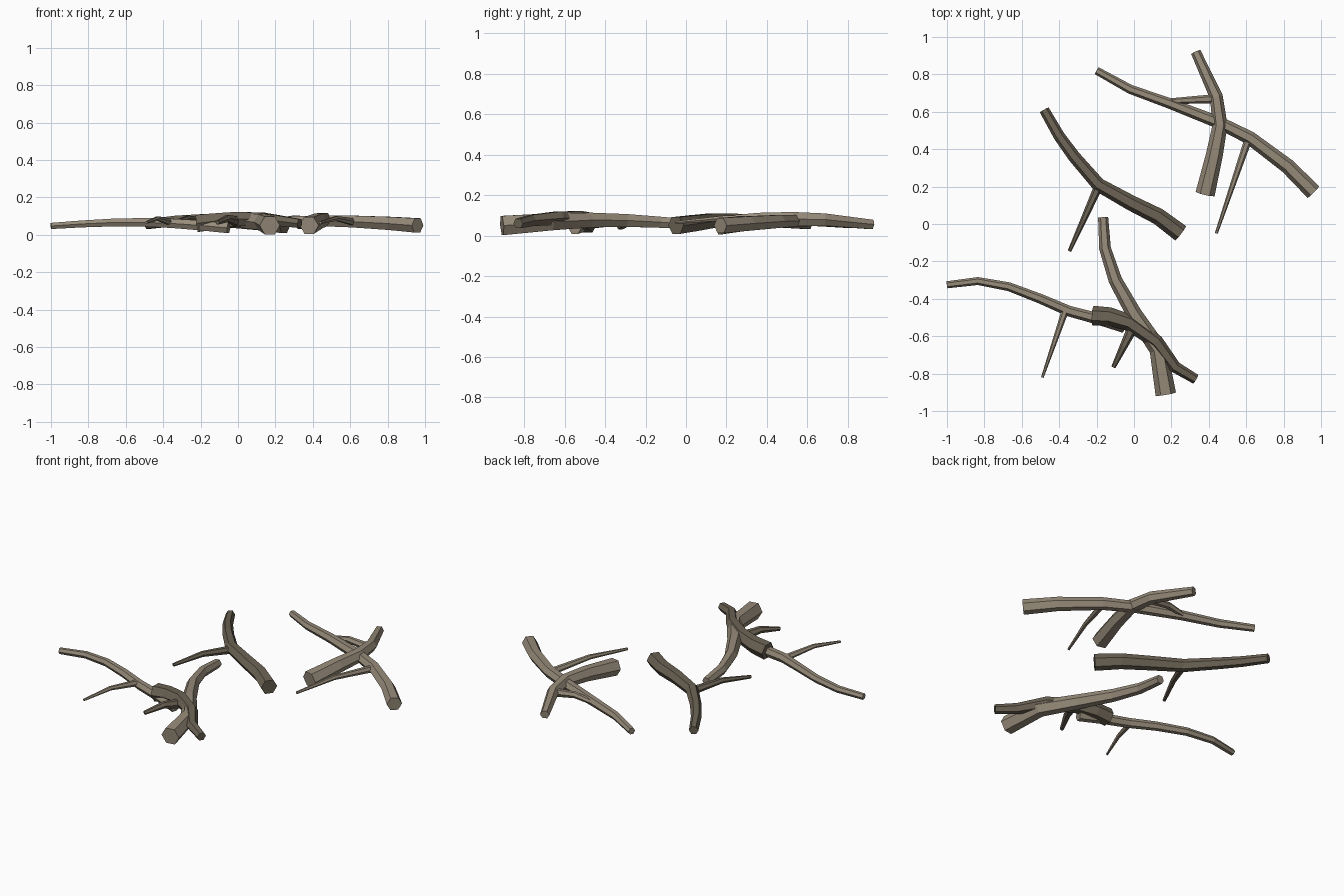
import bpy
import bmesh
import math
from mathutils import Vector

SIDES = 6

default_cube = bpy.data.objects.get("Cube")
if default_cube:
    bpy.data.objects.remove(default_cube, do_unlink=True)


def make_material(name, colour):
    material = bpy.data.materials.new(name)
    material.use_nodes = True
    material.diffuse_color = colour
    shader = material.node_tree.nodes["Principled BSDF"]
    shader.inputs["Base Color"].default_value = colour
    shader.inputs["Roughness"].default_value = 0.9
    return material


pale_bark = make_material("pale_bark", (0.31, 0.26, 0.195, 1))
dark_bark = make_material("dark_bark", (0.15, 0.125, 0.09, 1))


def lerp(start, end, t):
    return start + (end - start) * t


def limb(name, material, plan, radii, heights=(0.05, 0.055), arch=0.025):
    """Sweep a tapering hexagon along a plan path that arches off the ground."""
    flat = [Vector(point) for point in plan]
    travelled = [0.0]
    for previous, current in zip(flat, flat[1:]):
        travelled.append(travelled[-1] + (current - previous).length)
    fractions = [distance / travelled[-1] for distance in travelled]
    path = [Vector((p.x, p.y, lerp(*heights, t) + arch * math.sin(math.pi * t)))
            for p, t in zip(flat, fractions)]

    bm = bmesh.new()
    rings = []
    for i, (centre, t) in enumerate(zip(path, fractions)):
        before, after = path[max(i - 1, 0)], path[min(i + 1, len(path) - 1)]
        along = (after - before).normalized()
        across = along.cross(Vector((0, 0, 1))).normalized()
        upward = across.cross(along)
        radius = lerp(*radii, t)
        ring = []
        for side in range(SIDES):
            angle = math.tau * side / SIDES
            offset = across * math.cos(angle) + upward * math.sin(angle)
            ring.append(bm.verts.new(centre + offset * radius))
        rings.append(ring)

    # Bark strips between rings, then the two cut ends
    for lower, upper in zip(rings, rings[1:]):
        for side in range(SIDES):
            following = (side + 1) % SIDES
            bm.faces.new((lower[side], lower[following],
                          upper[following], upper[side]))
    bm.faces.new(rings[0])
    bm.faces.new(rings[-1])
    bmesh.ops.recalc_face_normals(bm, faces=bm.faces)

    mesh = bpy.data.meshes.new(name)
    bm.to_mesh(mesh)
    bm.free()
    mesh.materials.append(material)
    branch = bpy.data.objects.new(name, mesh)
    bpy.context.collection.objects.link(branch)
    return branch


def twig(name, material, base, tip, radii):
    """A thin side shoot with one slight upward bend."""
    middle = Vector(base).lerp(Vector(tip), 0.5)
    return limb(name, material, (base, middle, tip), radii,
                heights=(0.07, 0.065), arch=0.02)


# Back pair of crossing branches
limb("back_long_branch", pale_bark,
     ((.96, .17), (.82, .31), (.62, .46), (.46, .54),
      (.19, .645), (-.02, .72), (-.2, .82)), (.044, .021), arch=.022)
limb("back_cross_branch", pale_bark,
     ((.38, .16), (.43, .37), (.46, .53), (.44, .68), (.33, .92)),
     (.052, .027), arch=.03)
twig("back_long_twig", pale_bark, (.61, .45), (.44, -.05), (.021, .008))
twig("back_cross_twig", pale_bark, (.44, .67), (.16, .655), (.025, .014))

# Dark branch lying by itself in the middle
limb("middle_branch", dark_bark,
     ((.25, -.05), (.13, .04), (-.02, .115), (-.19, .21),
      (-.32, .36), (-.4, .47), (-.48, .61)), (.048, .027))
twig("middle_twig", dark_bark, (-.19, .2), (-.345, -.145), (.024, .01))

# Front pile of three overlapping branches
limb("front_upright_branch", pale_bark,
     ((.17, -.91), (.13, -.67), (0, -.48), (-.1, -.3),
      (-.155, -.13), (-.165, .035)), (.055, .027))
limb("front_dark_branch", dark_bark,
     ((-.22, -.49), (-.13, -.495), (-.02, -.53), (.12, -.63),
      (.22, -.765), (.33, -.83)), (.053, .027), (.06, .06), arch=.027)
limb("front_long_branch", pale_bark,
     ((-.05, -.55), (-.2, -.505), (-.35, -.465), (-.5, -.4),
      (-.67, -.335), (-.835, -.305), (-1, -.325)), (.033, .019),
     (.037, .047))
twig("front_dark_twig", dark_bark, (0, -.54), (-.11, -.765), (.03, .012))
twig("front_long_twig", pale_bark, (-.37, -.47), (-.49, -.82), (.019, .007))
